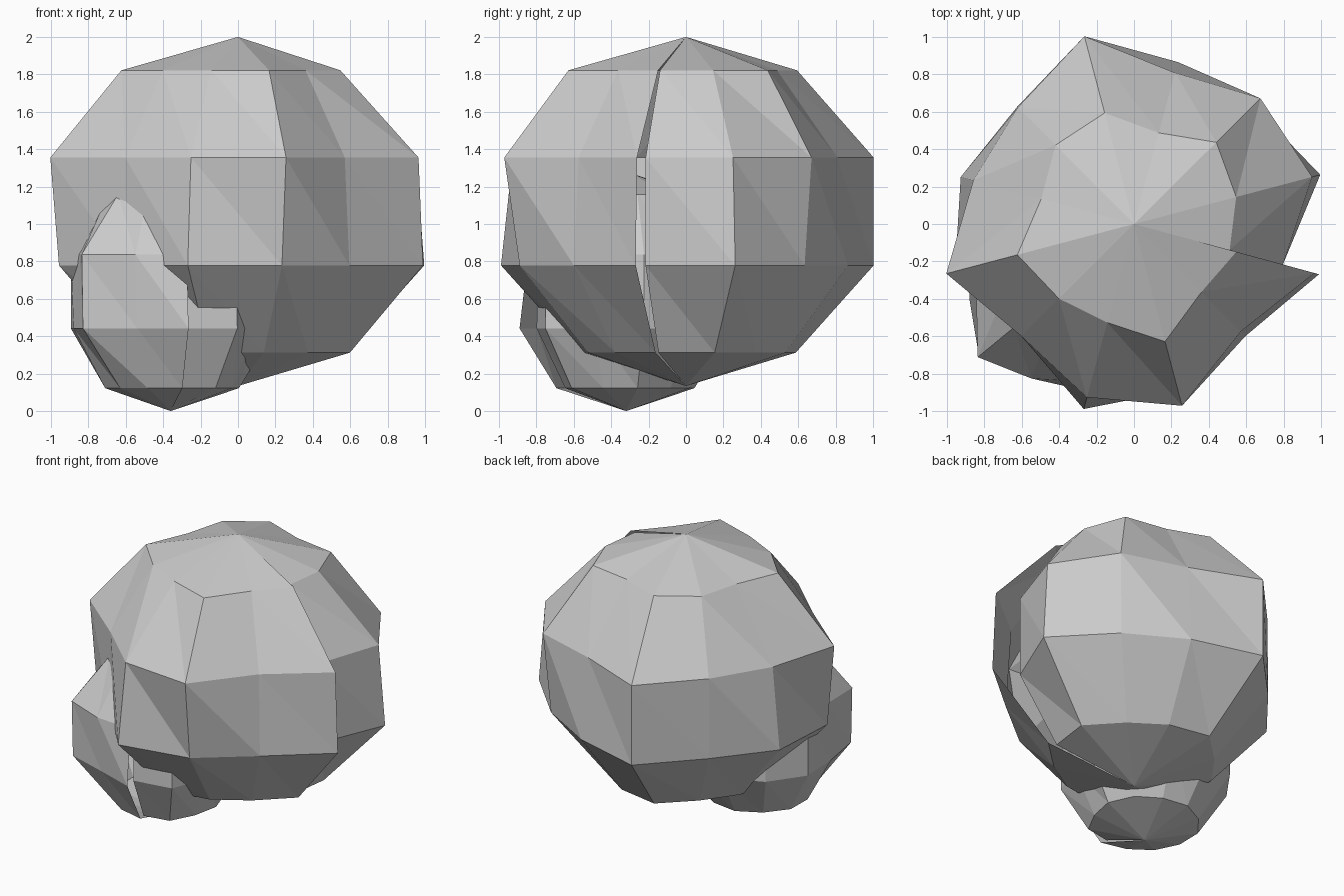
import bpy, bmesh
from math import cos, sin, pi, radians

if "Cube" in bpy.data.objects:
    bpy.data.objects.remove(bpy.data.objects["Cube"])


def lumpy_ball(name, cx, cy, zc, rz, start_deg, rings):
    """Five-stack, twelve-sided ball whose ring radii wander and do not meet at the seam."""
    bm = bmesh.new()
    top = bm.verts.new((cx, cy, zc + rz))
    bottom = bm.verts.new((cx, cy, zc - rz))
    grid = []
    for j, radii in enumerate(rings):
        z = zc + rz * cos(pi * (j + 1) / 5)
        row = []
        for k, r in enumerate(radii):
            a = radians(start_deg + 30 * k)
            row.append(bm.verts.new((cx + r * cos(a), cy + r * sin(a), z)))
        grid.append(row)
    for k in range(12):
        bm.faces.new((top, grid[0][k], grid[0][k + 1]))
        bm.faces.new((bottom, grid[-1][k + 1], grid[-1][k]))
        for up, low in zip(grid, grid[1:]):
            bm.faces.new((up[k], low[k], low[k + 1]))
            bm.faces.new((up[k], low[k + 1], up[k + 1]))
    mesh = bpy.data.meshes.new(name)
    bm.to_mesh(mesh)
    bm.free()
    obj = bpy.data.objects.new(name, mesh)
    bpy.context.collection.objects.link(obj)
    return obj


# large boulder: ring radii from top to bottom, counter-clockwise from the seam
lumpy_ball("large_boulder", 0, 0, 1.067, 0.933, -15.2, [
    (.53, .565, .62, .505, .614, .595, .514, .645, .566, .546, .65, .512, .567),
    (.825, .985, .953, .838, 1.038, .88, .89, 1.038, .85, .96, 1.005, .81, 1.0),
    (.825, 1.03, .90, .897, 1.038, .885, .96, .99, .85, 1.025, .92, .845, 1.025),
    (.56, .60, .53, .55, .607, .53, .56, .58, .53, .59, .54, .53, .62),
])

# small boulder leaning against its front left
lumpy_ball("small_boulder", -.36, -.32, .64, .64, -80.5, [
    (.32, .37, .36, .37, .38, .36, .37, .36, .38, .34, .364, .35, .35),
    (.48, .55, .53, .58, .58, .57, .57, .57, .57, .49, .616, .54, .53),
    (.485, .56, .49, .57, .58, .57, .57, .57, .57, .526, .608, .51, .578),
    (.33, .377, .35, .37, .37, .36, .37, .36, .37, .355, .35, .35, .378),
])
